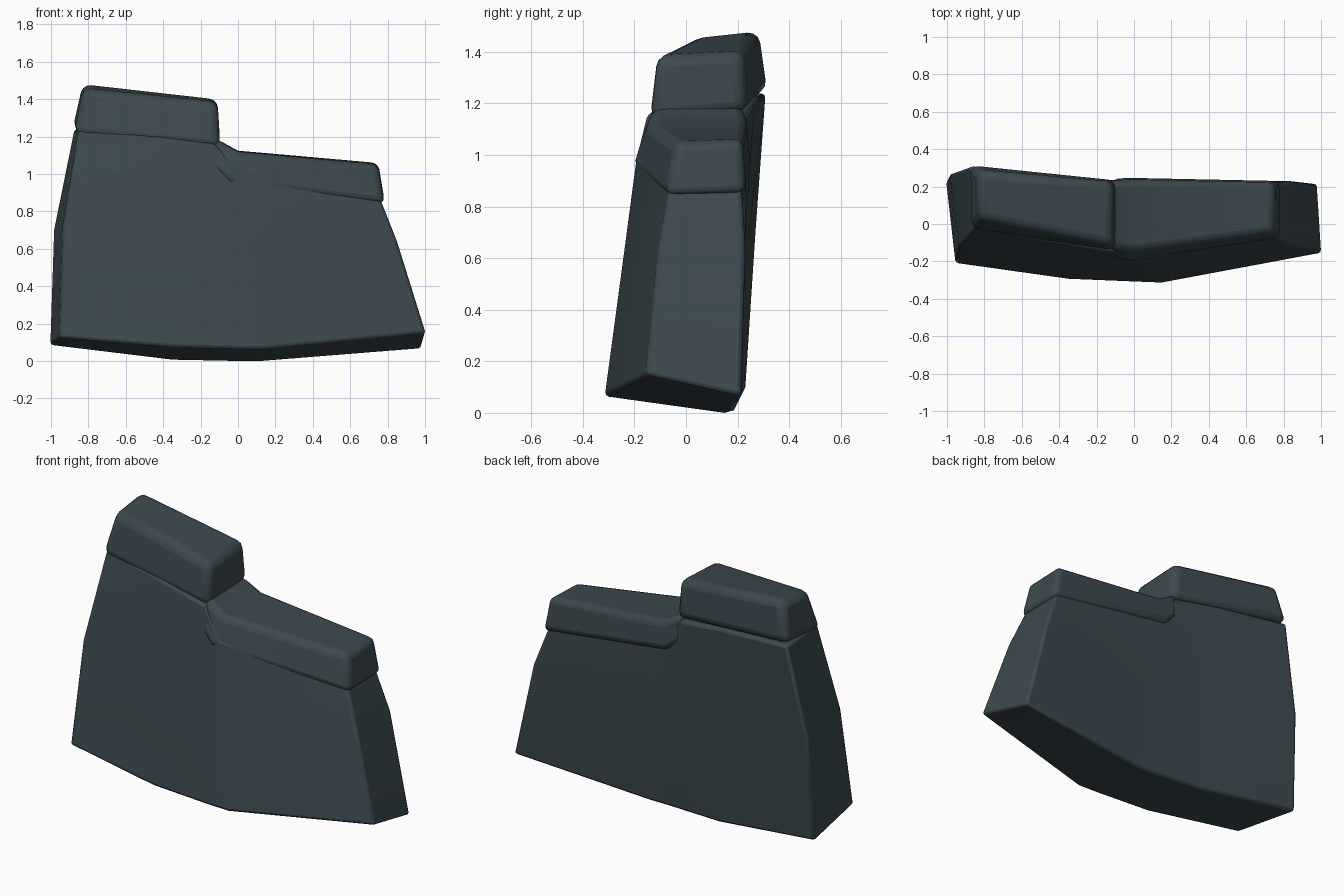
import bpy, bmesh, math

slate = bpy.data.materials.new("dark slate")
slate.diffuse_color = (0.045, 0.067, 0.078, 1)


def loft(name, stations, bevel, segments):
    """Bridge rings: each runs up the front, then down the back."""
    bm = bmesh.new()
    rings = [[bm.verts.new(p) for p in front + back[::-1]] for front, back in stations]
    n = len(rings[0])
    for a, b in zip(rings, rings[1:]):
        for k in range(n):
            j = (k + 1) % n
            bm.faces.new((a[k], a[j], b[j], b[k]))
    for r in (rings[0], rings[-1]):
        for k in range(n // 2 - 1):
            bm.faces.new((r[k], r[k + 1], r[n - 2 - k], r[n - 1 - k]))
    bmesh.ops.recalc_face_normals(bm, faces=bm.faces)
    mesh = bpy.data.meshes.new(name)
    bm.to_mesh(mesh)
    bm.free()
    ob = bpy.data.objects.new(name, mesh)
    bpy.context.collection.objects.link(ob)
    mesh.materials.append(slate)
    mod = ob.modifiers.new("worn edges", 'BEVEL')
    mod.width = bevel
    mod.segments = segments
    mod.limit_method = 'ANGLE'
    mod.angle_limit = math.radians(30)
    bpy.ops.object.select_all(action='DESELECT')
    ob.select_set(True)
    bpy.context.view_layer.objects.active = ob
    bpy.ops.object.shade_smooth_by_angle(angle=math.radians(40))
    return ob


# leaning wall slab: (front bottom, middle, top), (back bottom, middle, top)
loft("wall_body", [
    ([(-0.955, -0.21, 0.125), (-0.935, -0.12, 0.72), (-0.85, -0.02, 1.24)],
     [(-1.005, 0.23, 0.085), (-0.985, 0.27, 0.70), (-0.875, 0.31, 1.24)]),
    ([(-0.35, -0.295, 0.075), (-0.38, -0.205, 0.70), (-0.42, -0.10, 1.20)],
     [(-0.35, 0.19, 0.005), (-0.38, 0.24, 0.66), (-0.42, 0.265, 1.20)]),
    ([(0.02, -0.31, 0.065), (-0.06, -0.23, 0.68), (-0.12, -0.15, 1.16)],
     [(0.00, 0.165, -0.002), (-0.06, 0.225, 0.62), (-0.12, 0.235, 1.16)]),
    ([(0.15, -0.315, 0.065), (0.06, -0.235, 0.66), (0.00, -0.19, 1.00)],
     [(0.12, 0.165, -0.002), (0.06, 0.225, 0.60), (0.00, 0.23, 1.00)]),
    ([(1.005, -0.155, 0.15), (0.85, -0.105, 0.64), (0.755, -0.06, 0.88)],
     [(0.98, 0.215, 0.065), (0.845, 0.23, 0.64), (0.755, 0.215, 0.88)]),
], 0.016, 2)

# tall coping stone on the left
loft("left_cap_stone", [
    ([(-0.875, -0.035, 1.21), (-0.83, 0.03, 1.455)],
     [(-0.885, 0.32, 1.25), (-0.83, 0.285, 1.485)]),
    ([(-0.095, -0.145, 1.135), (-0.11, -0.12, 1.385)],
     [(-0.095, 0.235, 1.165), (-0.11, 0.225, 1.40)]),
], 0.045, 3)

# low coping stone on the right, rising where it meets the tall one
loft("right_cap_stone", [
    ([(-0.12, -0.185, 1.03), (-0.13, -0.125, 1.195)],
     [(-0.12, 0.242, 1.03), (-0.13, 0.23, 1.195)]),
    ([(-0.04, -0.208, 0.945), (0.00, -0.145, 1.12)],
     [(-0.04, 0.25, 0.96), (0.00, 0.235, 1.125)]),
    ([(0.785, -0.078, 0.84), (0.75, -0.045, 1.05)],
     [(0.785, 0.232, 0.85), (0.75, 0.22, 1.06)]),
], 0.035, 3)
